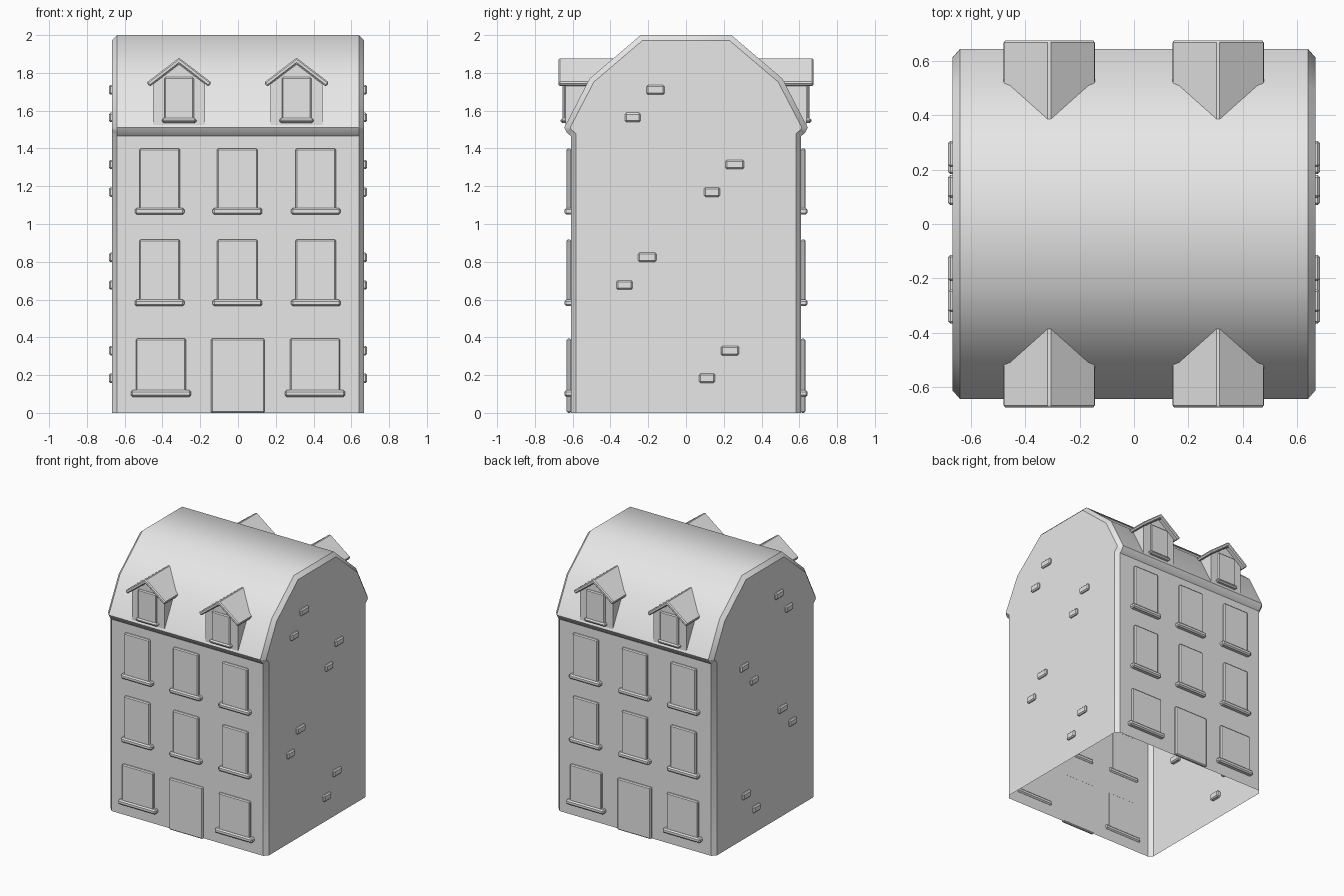
import bpy
import bmesh
import math
from mathutils import Vector

cube = bpy.data.objects.get("Cube")
if cube:
    bpy.data.objects.remove(cube, do_unlink=True)

# Single plain grey
grey = bpy.data.materials.new("plain_grey")
grey.use_nodes = True
COLOR = (0.8, 0.8, 0.8, 1)
grey.diffuse_color = COLOR
for node in grey.node_tree.nodes:
    if node.type == 'BSDF_PRINCIPLED':
        node.inputs["Base Color"].default_value = COLOR


def finish(name, bm, bevel=0):
    mesh = bpy.data.meshes.new(name)
    bm.to_mesh(mesh)
    bm.free()
    mesh.materials.append(grey)
    obj = bpy.data.objects.new(name, mesh)
    bpy.context.collection.objects.link(obj)
    if bevel:
        mod = obj.modifiers.new("Bevel", 'BEVEL')
        mod.width = bevel
        mod.segments = 1
        mod.limit_method = 'ANGLE'
    return obj


def box(name, low, high, bevel=0.007):
    """Bevelled box between two opposite corners."""
    a, b = Vector(low), Vector(high)
    bm = bmesh.new()
    bmesh.ops.create_cube(bm, size=1)
    for v in bm.verts:
        v.co = (a + b) / 2 + Vector(v.co[i] * abs(b[i] - a[i]) for i in range(3))
    return finish(name, bm, bevel)


def prism(profile, place, start, end):
    """Extrude a 2D profile; place(u, v, depth) gives the 3D point."""
    bm = bmesh.new()
    rings = [[bm.verts.new(place(u, v, d)) for u, v in profile] for d in (start, end)]
    for ring in rings:
        bm.faces.new(ring)
    n = len(profile)
    for i in range(n):
        j = (i + 1) % n
        bm.faces.new((rings[0][i], rings[0][j], rings[1][j], rings[1][i]))
    bmesh.ops.recalc_face_normals(bm, faces=bm.faces)
    return bm


def mirrored(half):
    """Close a half profile by mirroring it across the centre line."""
    return half + [(-u, v) for u, v in reversed(half) if u > 0]


# House shell: walls and curb roof in one section, open underneath
HALF_X, WALL_Y, CHAMFER = 0.668, 0.61, 0.028
section = mirrored([(WALL_Y, 0), (WALL_Y, 1.465), (0.63, 1.483), (0.645, 1.51),
                    (0.51, 1.77), (0.24, 2.0)])
bm = prism(section, lambda u, v, d: (d, u, v), -HALF_X, HALF_X)
floor = [f for f in bm.faces if all(v.co.z < 0.001 for v in f.verts)]
bmesh.ops.delete(bm, geom=floor, context='FACES_ONLY')
rim = [e for e in bm.edges if not e.is_boundary
       and abs(e.verts[0].co.x - e.verts[1].co.x) < 0.001]
bmesh.ops.bevel(bm, geom=rim, offset=CHAMFER, offset_type='OFFSET', segments=1,
                profile=0.5, affect='EDGES', clamp_overlap=False)
for f in bm.faces:
    f.smooth = True
for e in bm.edges:
    e.smooth = e.calc_face_angle(0) < math.radians(42)
finish("house_shell", bm)


def window(side, tag, x, half, bottom, top, sill_half, wall=WALL_Y, out=0.022,
           sill_out=0.033, sill_height=0.035):
    """Raised pane with a sill below it."""
    box("window_" + tag, (x - half, side * (wall - 0.002), bottom + 0.015),
        (x + half, side * (wall + out), top))
    box("sill_" + tag, (x - sill_half, side * (wall - 0.01), bottom),
        (x + sill_half, side * (wall + sill_out), bottom + sill_height), 0.009)


def dormer(side, tag, x):
    place = lambda u, v, d: (x + u, side * d, v)
    # Walls
    walls = mirrored([(0.138, 1.5), (0.138, 1.74), (0, 1.845)])
    finish("dormer_walls_" + tag, prism(walls, place, 0.43, 0.638))
    # Folded roof
    roof = [(0, 1.88), (0.172, 1.749), (0.156, 1.727), (0, 1.847),
            (-0.156, 1.727), (-0.172, 1.749)]
    finish("dormer_roof_" + tag, prism(roof, place, 0.36, 0.675), 0.007)
    window(side, "dormer_" + tag, x, 0.078, 1.535, 1.777, 0.091, 0.638, 0.016, 0.026, 0.025)


# Front and back facades
for side, face in ((-1, "front"), (1, "back")):
    for x in (-0.408, 0.408):
        window(side, face + "_ground", x, 0.133, 0.085, 0.393, 0.159)
    for bottom, top in ((0.565, 0.918), (1.05, 1.4)):
        for x in (-0.415, -0.003, 0.412):
            window(side, face + "_upper", x, 0.107, bottom, top, 0.131)
    box("door_" + face, (-0.143, side * (WALL_Y - 0.002), 0),
        (0.141, side * (WALL_Y + 0.022), 0.393))
    for x in (-0.312, 0.31):
        dormer(side, face, x)

# Pairs of protruding bricks on the side walls
for side in (-1, 1):
    for y, z in ((-0.162, 1.71), (0.258, 1.315), (-0.205, 0.823), (0.232, 0.33)):
        for dy, dz, half in ((0, 0, 0.048), (-0.12, -0.146, 0.042)):
            box("side_brick", (side * 0.64, y + dy - half, z + dz - 0.025),
                (side * 0.684, y + dy + half, z + dz + 0.025), 0.008)
